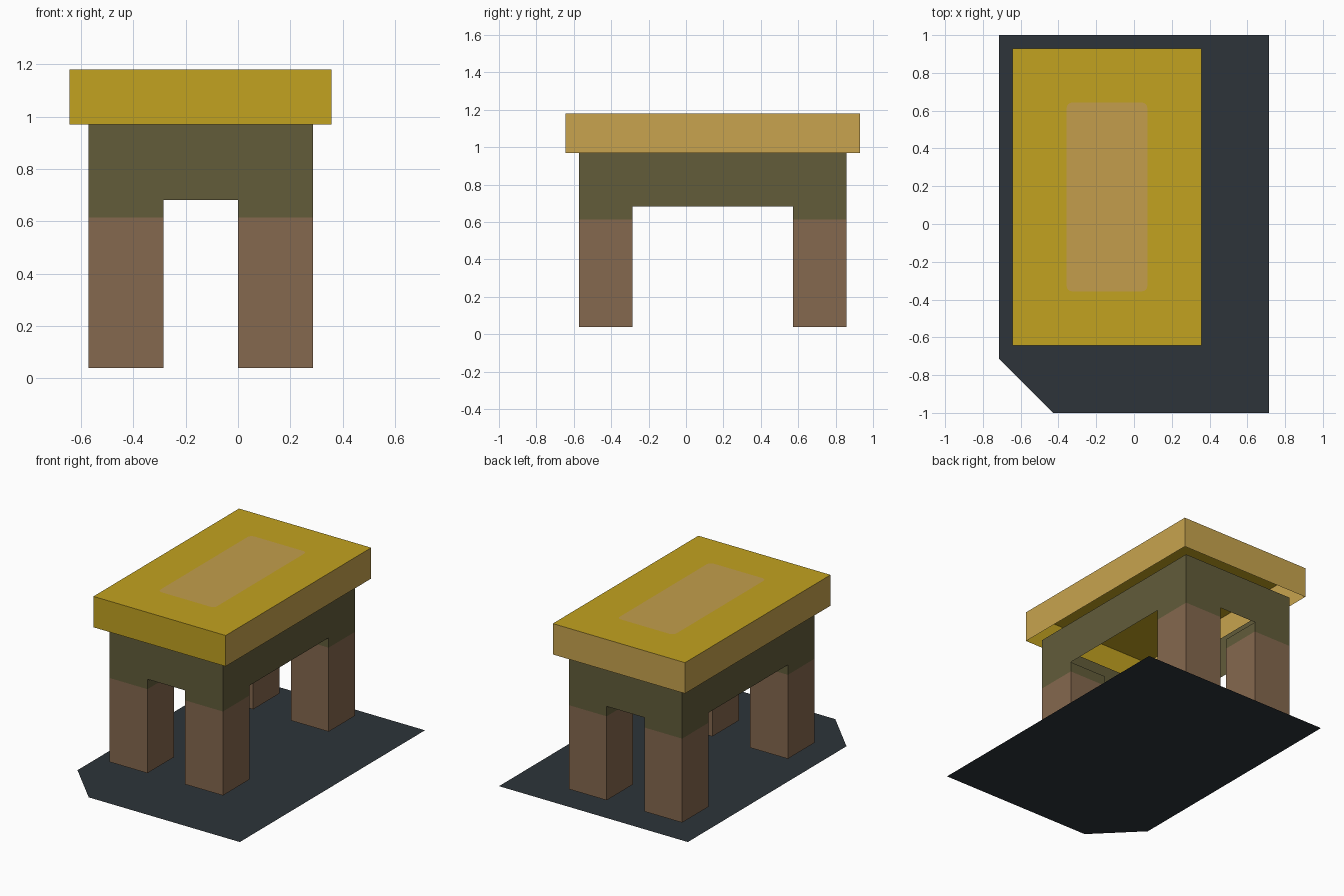
import bpy, bmesh, math

if "Cube" in bpy.data.objects:
    bpy.data.objects.remove(bpy.data.objects["Cube"])


def material(name, rgb):
    def lin(c):
        c /= 255
        return c / 12.92 if c <= 0.04045 else ((c + 0.055) / 1.055) ** 2.4
    m = bpy.data.materials.new(name)
    m.diffuse_color = (*[lin(c) for c in rgb], 1.0)
    m.use_nodes = True
    m.node_tree.nodes["Principled BSDF"].inputs["Base Color"].default_value = m.diffuse_color
    return m


GOLD = material("gold", (194, 162, 32))
TAN = material("tan", (200, 164, 78))
PATCH = material("soft tan", (195, 158, 76))
OLIVE = material("olive", (98, 92, 58))
BROWN = material("brown", (133, 104, 78))
SLATE = material("dark slate", (45, 52, 58))

Z_FOOT, Z_PAINT, Z_ARCH, Z_ROOF, Z_TOP = 0.04, 0.614, 0.682, 0.969, 1.18


def finish(name, bm, mats):
    me = bpy.data.meshes.new(name)
    bm.to_mesh(me)
    bm.free()
    for m in mats:
        me.materials.append(m)
    ob = bpy.data.objects.new(name, me)
    bpy.context.collection.objects.link(ob)
    return ob


def tube(name, x0, x1, y0, y1, levels, mats, rule, cap=False):
    """Rectangular sheet tube through the given heights; rule(face) picks the material."""
    bm = bmesh.new()
    rings = [[bm.verts.new((x, y, z)) for x, y in
              ((x0, y0), (x1, y0), (x1, y1), (x0, y1))] for z in levels]
    for lo, hi in zip(rings, rings[1:]):
        for i in range(4):
            j = (i + 1) % 4
            bm.faces.new((lo[i], lo[j], hi[j], hi[i]))
    if cap:
        bm.faces.new(rings[-1])
    bm.normal_update()
    for f in bm.faces:
        f.material_index = rule(f)
    return finish(name, bm, mats)


def plate(name, points, z, mat):
    bm = bmesh.new()
    bm.faces.new([bm.verts.new((x, y, z)) for x, y in points])
    return finish(name, bm, [mat])


# Floor sheet with one clipped corner
plate("floor", [(-0.714, -0.714), (-0.429, -1), (0.714, -1), (0.714, 1), (-0.714, 1)],
      0.0, SLATE)

# Four square hollow legs, brown below and olive above
for side, x in (("left", -0.571), ("right", 0.0)):
    for end, y in (("front", -0.571), ("back", 0.571)):
        tube(f"{end}_{side}_leg", x, x + 0.286, y, y + 0.286,
             (Z_FOOT, Z_PAINT, Z_ARCH), [BROWN, OLIVE],
             lambda f: int(f.calc_center_median().z > Z_PAINT))

# Thin wall band above the openings
tube("upper_frame", -0.571, 0.286, -0.571, 0.857, (Z_ARCH, Z_ROOF), [OLIVE], lambda f: 0)

# Roof shell, open underneath: gold top and front, tan on the other sides
tube("roof", -0.643, 0.357, -0.643, 0.929, (Z_ROOF, Z_TOP), [GOLD, TAN],
     lambda f: 0 if f.normal.z > 0.5 or f.normal.y < -0.5 else 1, cap=True)

# Rounded patch on the roof
r = 0.03
corners = ((0.071 - r, 0.643 - r), (-0.357 + r, 0.643 - r),
           (-0.357 + r, -0.357 + r), (0.071 - r, -0.357 + r))
outline = []
for k, (cx, cy) in enumerate(corners):
    for s in range(5):
        a = math.pi / 2 * (k + s / 4)
        outline.append((cx + r * math.cos(a), cy + r * math.sin(a)))
plate("roof_patch", outline, Z_TOP + 0.003, PATCH)
